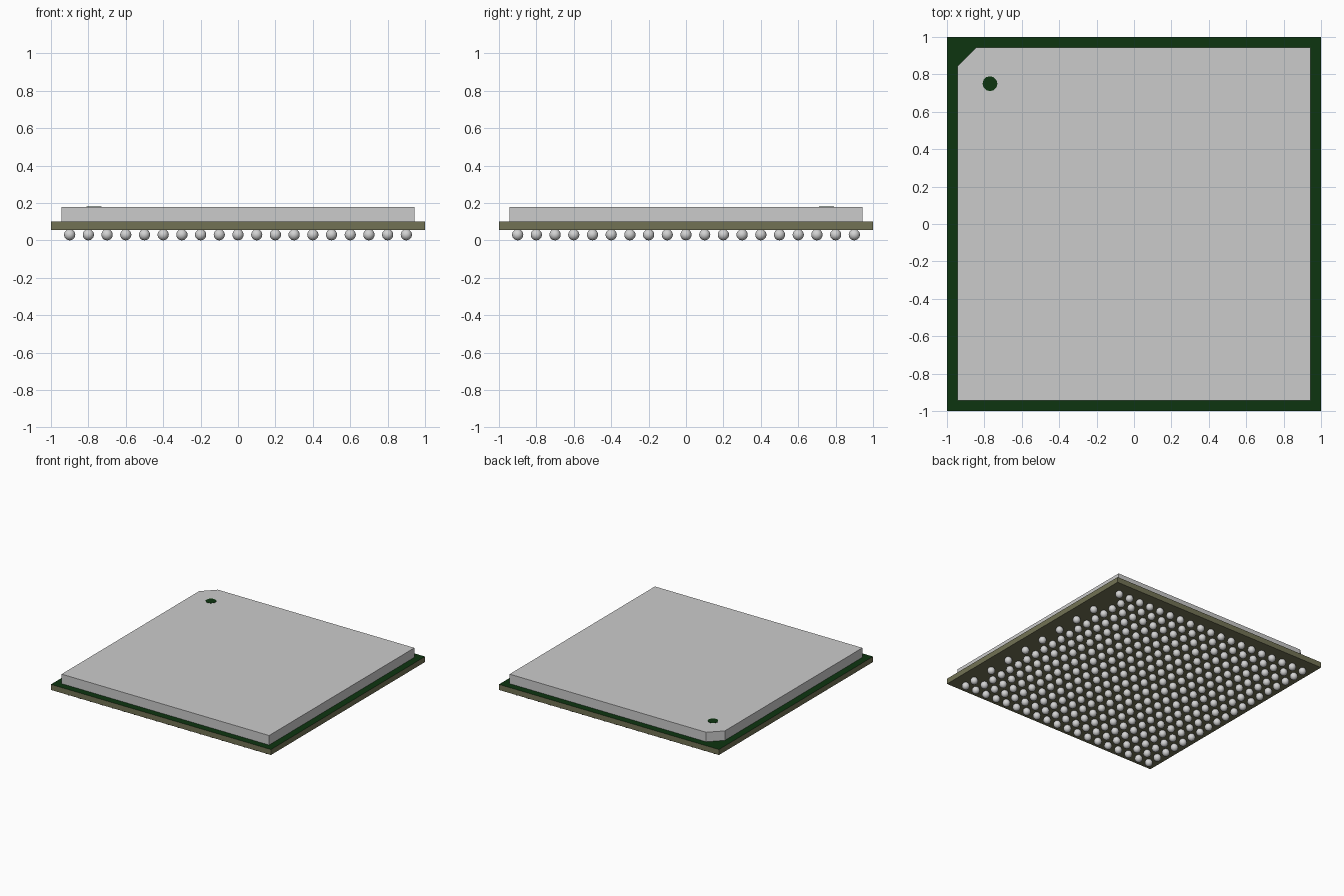
import bpy, bmesh, math

cube = bpy.data.objects.get("Cube")
if cube:
    bpy.data.objects.remove(cube, do_unlink=True)


def material(name, color):
    mat = bpy.data.materials.new(name)
    mat.use_nodes = True
    mat.diffuse_color = (*color, 1)
    mat.node_tree.nodes["Principled BSDF"].inputs["Base Color"].default_value = (*color, 1)
    return mat


def add_object(name, bm, *mats):
    bmesh.ops.recalc_face_normals(bm, faces=bm.faces)
    mesh = bpy.data.meshes.new(name)
    bm.to_mesh(mesh)
    bm.free()
    for mat in mats:
        mesh.materials.append(mat)
    obj = bpy.data.objects.new(name, mesh)
    bpy.context.collection.objects.link(obj)
    return obj


def prism(name, outline, z0, z1, *mats):
    bm = bmesh.new()
    base = bm.faces.new([bm.verts.new((x, y, z0)) for x, y in outline])
    top = bmesh.ops.extrude_face_region(bm, geom=[base], use_keep_orig=True)["geom"]
    for v in top:
        if isinstance(v, bmesh.types.BMVert):
            v.co.z = z1
    return add_object(name, bm, *mats)


def ball_grid(name, x, y, columns, rows, row_step):
    """Solder balls repeated along +x and -y from a first ball at x, y."""
    bm = bmesh.new()
    bmesh.ops.create_uvsphere(bm, u_segments=16, v_segments=10, radius=radius)
    for face in bm.faces:
        face.smooth = True
    obj = add_object(name, bm, solder)
    obj.location = (x, y, radius)
    for count, step in ((columns, (pitch, 0, 0)), (rows, (0, -row_step, 0))):
        array = obj.modifiers.new("repeat", "ARRAY")
        array.count = count
        array.use_relative_offset = False
        array.use_constant_offset = True
        array.constant_offset_displace = step


green = material("dark green mask", (0.004, 0.035, 0.005))
laminate = material("olive laminate", (0.17, 0.17, 0.09))
grey = material("lid grey", (0.6, 0.6, 0.6))
solder = material("solder silver", (0.65, 0.65, 0.65))

# Board with a green top face and olive edges and underside
board = prism("board", [(-1, -1), (1, -1), (1, 1), (-1, 1)], 0.055, 0.1, laminate, green)
for face in board.data.polygons:
    face.material_index = int(face.normal.z > 0.5)

# Lid with one clipped corner
e, clip = 0.943, 0.1
prism("lid", [(-e, -e), (e, -e), (e, e), (clip - e, e), (-e, e - clip)], 0.1, 0.178, grey)

# Round orientation mark
ring = [math.tau * i / 12 for i in range(12)]
prism("corner_mark", [(-0.77 + 0.04 * math.cos(a), 0.75 + 0.04 * math.sin(a)) for a in ring],
      0.177, 0.18, green)

# Solder balls: a full grid, then the left column with its gaps
pitch, radius, edge = 0.1, 0.03, 0.9
ball_grid("solder_ball_grid", -edge, edge, 18, 19, pitch)
ball_grid("left_column_ends", edge, edge, 1, 2, 2 * edge)
ball_grid("left_column_balls", edge, 0.6, 1, 8, 2 * pitch)
